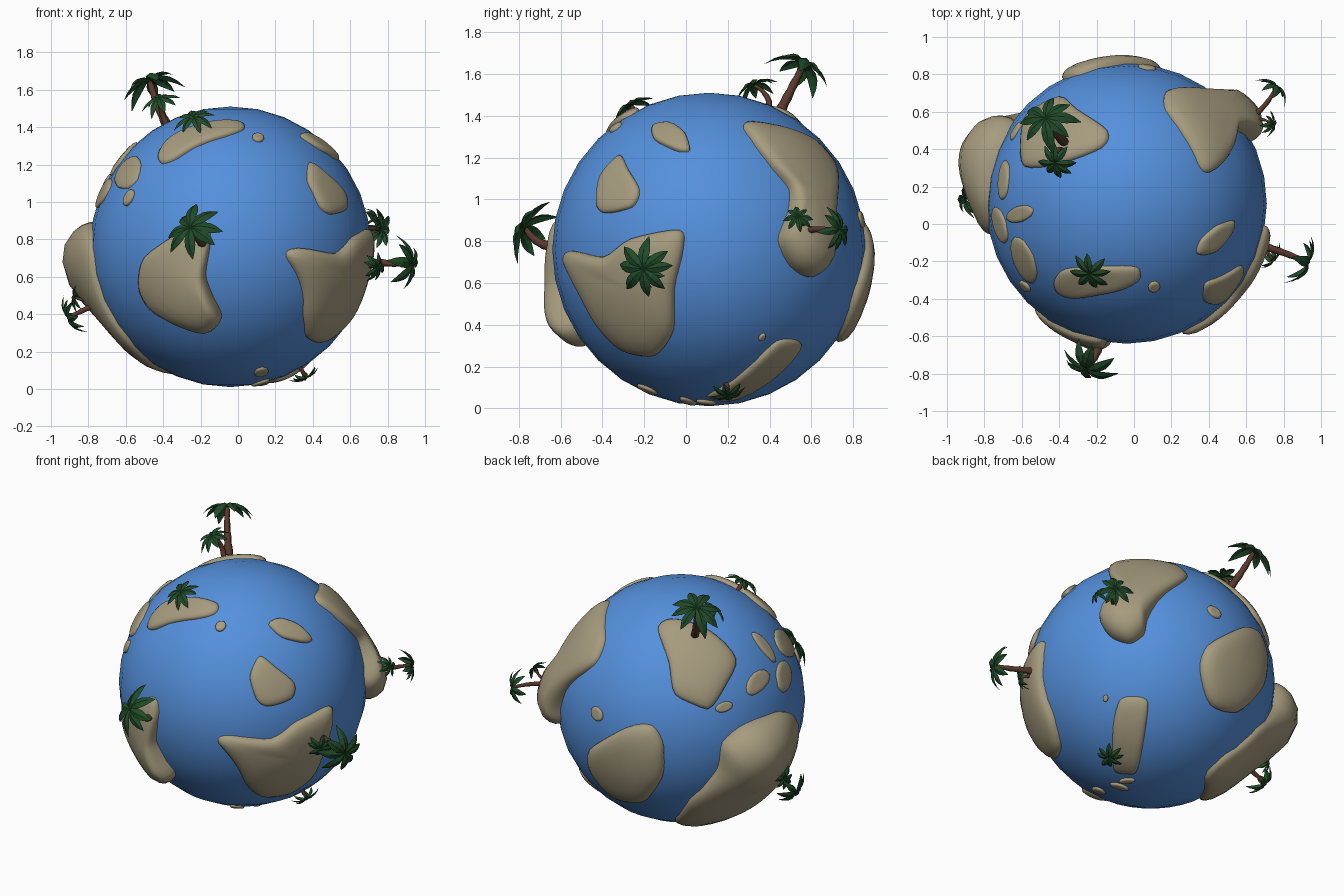
import bpy, bmesh, math, random
from mathutils import Vector, Matrix

if "Cube" in bpy.data.objects:
    bpy.data.objects.remove(bpy.data.objects["Cube"])

random.seed(4)
C, R = Vector((-0.04, 0.11, 0.76)), 0.75


def material(name, rgb):
    m = bpy.data.materials.new(name)
    m.diffuse_color = (*rgb, 1)
    m.use_nodes = True
    m.node_tree.nodes["Principled BSDF"].inputs["Base Color"].default_value = m.diffuse_color
    return m


SEA = material("sea_blue", (0.09, 0.28, 0.72))
SAND = material("sand", (0.38, 0.33, 0.21))
BARK = material("bark", (0.10, 0.04, 0.025))
GREEN = material("leaf_green", (0.015, 0.07, 0.022))


def finish(name, bm, mat, smooth=True):
    bmesh.ops.recalc_face_normals(bm, faces=bm.faces)
    me = bpy.data.meshes.new(name)
    bm.to_mesh(me)
    bm.free()
    me.materials.append(mat)
    for p in me.polygons:
        p.use_smooth = smooth
    ob = bpy.data.objects.new(name, me)
    bpy.context.collection.objects.link(ob)
    return ob


# Ocean globe
bm = bmesh.new()
bmesh.ops.create_uvsphere(bm, u_segments=32, v_segments=16, radius=R,
                          matrix=Matrix.Translation(C))
finish("ocean_globe", bm, SEA)


# A chart maps flat coordinates onto the globe as seen from one direction
def chart(cx, cy, scale, az, el):
    A, e = math.radians(az), math.radians(el)
    c = Vector((math.cos(e) * math.sin(A), -math.cos(e) * math.cos(A), math.sin(e)))
    r = Vector((math.cos(A), math.sin(A), 0))
    u = c.cross(r)

    def to_dir(p):
        a, b = (p[0] - cx) / scale, (cy - p[1]) / scale
        return (a * r + b * u + math.sqrt(max(0.0, 1 - a * a - b * b)) * c).normalized()
    return to_dir


FRONT = chart(230.5, 248, 140, 0, 0)
RIGHT = chart(709, 251, 156, 90, 0)
TOP = chart(1126.5, 203.4, 140, 0, 90)
LEFT = chart(0, 0, 100, 270, 0)
BACK = chart(682, 698, 123.5, 216, 27)
BELOW = chart(1152, 685.5, 123.5, 142, -31)


def smooth_loop(pts, n):
    out, k = [], len(pts)
    for i in range(k):
        p0, p1, p2, p3 = (Vector(pts[(i + j) % k]) for j in (-1, 0, 1, 2))
        for s in range(n):
            t = s / n
            out.append(p1 + 0.4 * t * (1 - t) ** 2 * (p2 - p0)
                       - 0.4 * t * t * (1 - t) * (p3 - p1)
                       + (3 * t * t - 2 * t ** 3) * (p2 - p1))
    return out


# Raised land patch: rings shrinking from the shoreline to the middle
def island(name, view, pts, base, peak=0, at=(0, 0, 1), w=0.35, mid=None, n=4):
    rim = smooth_loop(pts, n)
    mid = Vector(mid) if mid else sum(rim, Vector((0, 0))) / len(rim)
    rim, m, at = [view(p) for p in rim], view(mid), Vector(at).normalized()

    def place(d, prof):
        h = base + peak * math.exp(-((d - at).length / w) ** 2)
        return C + d * (R + (h * prof if prof > 0 else -0.025))
    bm = bmesh.new()
    prev = None
    for f, prof in ((1, -1), (0.985, 0.25), (0.93, 0.6), (0.84, 0.85), (0.68, 1),
                    (0.5, 1), (0.25, 1)):
        ring = [bm.verts.new(place(m.lerp(d, f).normalized(), prof)) for d in rim]
        if prev:
            for i in range(len(ring)):
                j = (i + 1) % len(ring)
                bm.faces.new((prev[i], prev[j], ring[j], ring[i]))
        prev = ring
    top = bm.verts.new(place(m, 1))
    for i in range(len(prev)):
        bm.faces.new((prev[i], prev[(i + 1) % len(prev)], top))
    finish(name, bm, SAND)


def islet(name, view, x, y, a, b, ang):
    t = math.radians(ang)
    pts = []
    for i in range(8):
        q = i * math.pi / 4
        u, v = a * math.cos(q), b * math.sin(q)
        pts.append((x + u * math.cos(t) - v * math.sin(t), y + u * math.sin(t) + v * math.cos(t)))
    island(name, view, pts, 0.012, n=2)


# Large islands
island("front_island", FRONT, [(205, 222), (185, 230), (145, 258), (139, 288), (150, 310),
       (175, 325), (207, 333), (222, 318), (212, 295), (206, 275), (211, 240)],
       0.035, 0.075, (-0.1, -0.9, -0.4), 0.3)
island("right_front_island", RIGHT, [(566, 262), (572, 252), (605, 258), (632, 240), (680, 231),
       (684, 250), (675, 290), (674, 332), (656, 356), (625, 352), (600, 328), (583, 298)], 0.045)
island("right_back_island", RIGHT, [(743, 130), (752, 124), (785, 130), (812, 142), (832, 165),
       (836, 190), (826, 245), (822, 268), (808, 279), (790, 268), (778, 242), (788, 212),
       (788, 190), (768, 165)], 0.035, 0.085, (0.81, 0.59, 0.0), 0.33, mid=(808, 197))
island("top_island", TOP, [(1028, 115), (1060, 97), (1078, 110), (1108, 131), (1102, 148),
       (1060, 164), (1025, 167), (1021, 140)], 0.03)
island("left_island", LEFT, [(20, 0), (-2, -16), (-38, -17), (-58, -5), (-60, 18), (-67, 50),
       (-55, 77), (-33, 90), (2, 85), (21, 66), (22, 36)],
       0.04, 0.15, (-0.93, 0.32, -0.1), 0.33)
island("back_island", BELOW, [(1197, 668), (1205, 643), (1240, 626), (1256, 632), (1264, 655),
       (1260, 685), (1235, 710), (1208, 703)], 0.045)

# Medium islands
island("bottom_island", BELOW, [(1118, 699), (1132, 695), (1144, 698), (1146, 710), (1138, 768),
       (1126, 773), (1114, 768), (1112, 725)], 0.022)
island("upper_front_island", TOP, [(1054, 281), (1065, 269), (1105, 266), (1137, 267),
       (1140, 279), (1120, 290), (1075, 298), (1058, 293)], 0.022)
island("upper_right_island", RIGHT, [(620, 157), (628, 170), (640, 192), (632, 209),
       (605, 215), (597, 205), (601, 178)], 0.022)
island("high_right_island", RIGHT, [(653, 128), (670, 125), (685, 135), (690, 152),
       (678, 153), (655, 142)], 0.02)

# Small islets
for i, spec in enumerate([
        (FRONT, 258, 139, 6, 4, 15), (TOP, 1004, 180, 5, 20, 5), (TOP, 1020, 214, 14, 8, -20),
        (TOP, 1000, 225, 6, 19, -15), (TOP, 1024, 260, 10, 25, -22), (TOP, 1025, 286, 3, 7, -45),
        (BACK, 723, 711, 9, 5, -20), (BACK, 597, 716, 5, 8, -25), (BELOW, 1104, 698, 2.5, 3.5, 0),
        (BELOW, 1128, 780, 8, 2.5, -5), (BELOW, 1121, 786, 10, 2.5, 15),
        (BELOW, 1101, 791, 7, 2.5, 20)]):
    islet(f"islet_{i + 1}", *spec)


# Palm tree: curved tapering trunk and a crown of folded drooping leaves
def palm(name, crown, size, base=None, leaves=8, droop=0.45):
    crown = Vector(crown)
    out = (crown - C).normalized()
    base = Vector(base) if base else C + out * R
    up0 = (base - C).normalized()
    start = base - up0 * 0.03
    ctrl = base + up0 * (crown - base).length * 0.5
    axis = ((crown - ctrl).normalized() + out).normalized()
    side = axis.orthogonal().normalized()
    other = axis.cross(side)
    bm = bmesh.new()
    prev = None
    for k in range(9):
        t = k / 8
        p = (1 - t) ** 2 * start + 2 * t * (1 - t) * ctrl + t * t * crown
        rad = size * (0.135 - 0.06 * t) * (1.1 if k % 2 else 0.95)
        ring = [bm.verts.new(p + rad * (math.cos(a) * side + math.sin(a) * other))
                for a in (math.tau * i / 8 for i in range(8))]
        if prev:
            for i in range(8):
                j = (i + 1) % 8
                bm.faces.new((prev[i], prev[j], ring[j], ring[i]))
        prev = ring
    bm.faces.new(prev)
    finish(name + "_trunk", bm, BARK)

    bm = bmesh.new()
    for i in range(leaves):
        a = math.tau * (i + random.uniform(-0.2, 0.2)) / leaves
        d = math.cos(a) * side + math.sin(a) * other
        wdir = axis.cross(d)
        L = size * random.uniform(0.88, 1.05)
        dr = droop * random.uniform(0.5, 1.3)
        prev = None
        for t, w in ((0, 0.04), (0.2, 0.11), (0.4, 0.165), (0.6, 0.165), (0.8, 0.11), (1, 0.01)):
            p = crown + L * (d * (t - 0.12 * t * t) + axis * (0.08 + 0.4 * t - (0.4 + dr) * t * t))
            row = [bm.verts.new(p + L * (s * w * wdir - abs(s) * w * 0.45 * axis))
                   for s in (-1, 0, 1)]
            if prev:
                for j in (0, 1):
                    bm.faces.new((prev[j], prev[j + 1], row[j + 1], row[j]))
            prev = row
    finish(name + "_leaves", bm, GREEN, False)


palm("top_tall_palm", (-0.47, 0.56, 1.64), 0.19, (-0.385, 0.45, 1.42))
palm("top_short_palm", (-0.42, 0.33, 1.545), 0.125, (-0.39, 0.40, 1.43))
palm("front_palm", (-0.25, -0.765, 0.856), 0.19, (-0.18, -0.63, 0.77))
palm("right_tall_palm", (0.92, -0.2, 0.668), 0.165, (0.70, -0.12, 0.68))
palm("right_short_palm", (0.74, -0.19, 0.65), 0.10, (0.68, -0.13, 0.66))
palm("right_back_tall_palm", (0.76, 0.728, 0.855), 0.125, (0.62, 0.56, 0.85))
palm("right_back_short_palm", (0.737, 0.535, 0.915), 0.08, (0.62, 0.55, 0.86))
palm("left_tall_palm", (-0.90, 0.145, 0.385), 0.13, (-0.74, 0.14, 0.46))
palm("left_short_palm", (-0.87, 0.21, 0.49), 0.09, (-0.76, 0.17, 0.48))
palm("bottom_palm", (0.36, 0.2, 0.068), 0.105, droop=0.3)
palm("upper_front_palm", (-0.235, -0.26, 1.445), 0.13, droop=0.3)
